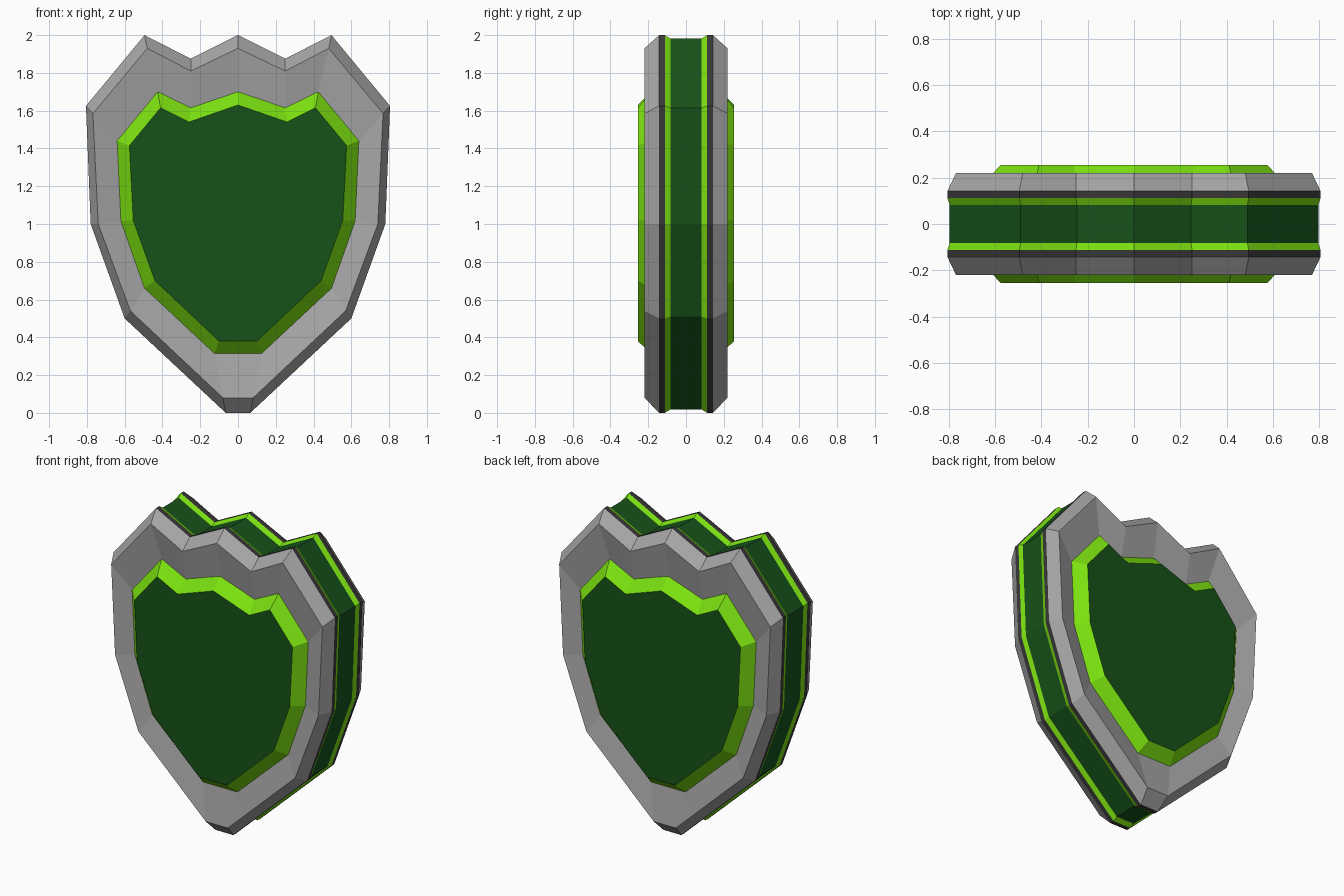
import bpy

if "Cube" in bpy.data.objects:
    bpy.data.objects.remove(bpy.data.objects["Cube"])

# Right half of each outline (x, z), bottom to top centre
EDGE = [(.065, 0), (.6, .5), (.78, 1.0), (.805, 1.625), (.495, 2.0), (.25, 1.875), (0, 2.0)]
BEVEL = [(.08, .08), (.57, .54), (.74, 1.0), (.768, 1.585), (.48, 1.93), (.25, 1.81), (0, 1.93)]
TRIM = [(.125, .315), (.495, .66), (.62, 1.015), (.64, 1.44), (.425, 1.7), (.25, 1.615), (0, 1.7)]
PANEL = [(.10, .38), (.44, .70), (.555, 1.02), (.575, 1.415), (.41, 1.615), (.26, 1.54), (0, 1.63)]
GROOVE = [(x * .988, 1 + (z - 1) * .982) for x, z in EDGE]


def material(name, rgb):
    m = bpy.data.materials.new(name)
    m.diffuse_color = (*rgb, 1)
    m.use_nodes = True
    m.node_tree.nodes["Principled BSDF"].inputs["Base Color"].default_value = m.diffuse_color
    return m


def ring(half, y):
    """Full closed outline at depth y, counter-clockwise seen from the front."""
    return [(x, y, z) for x, z in half] + [(-x, y, z) for x, z in reversed(half[:-1])]


def loft(name, rings, mat, cap=False, mirror=True):
    verts = [v for r in rings for v in r]
    n = len(rings[0])
    faces = [tuple(range(n))] if cap else []
    for k in range(len(rings) - 1):
        a, b = k * n, (k + 1) * n
        faces += [(a + i, b + i, b + (i + 1) % n, a + (i + 1) % n) for i in range(n)]
    me = bpy.data.meshes.new(name)
    me.from_pydata(verts, [], faces)
    me.materials.append(mat)
    ob = bpy.data.objects.new(name, me)
    bpy.context.collection.objects.link(ob)
    if mirror:
        mod = ob.modifiers.new("front_to_back", 'MIRROR')
        mod.use_axis = (False, True, False)
        mod.use_mirror_merge = False


dark_green = material("dark_green", (.008, .085, .01))
lime = material("lime", (.2, .75, .005))
grey = material("grey", (.38, .38, .38))
dark_grey = material("dark_grey", (.04, .04, .04))

# Raised panels and their lime bevels, front and back
loft("face_panels", [ring(PANEL, -.255)], dark_green, cap=True)
loft("panel_trims", [ring(PANEL, -.255), ring(TRIM, -.185)], lime)
# Grey frames: dished face plus outer chamfer
loft("frames", [ring(TRIM, -.185), ring(BEVEL, -.22), ring(EDGE, -.142)], grey)
# Banded edge around the shield
loft("edge_bands", [ring(EDGE, -.142), ring(EDGE, -.112)], dark_grey)
loft("groove_trims", [ring(EDGE, -.112), ring(GROOVE, -.083)], lime)
loft("groove_core", [ring(GROOVE, -.083), ring(GROOVE, .083)], dark_green, mirror=False)
